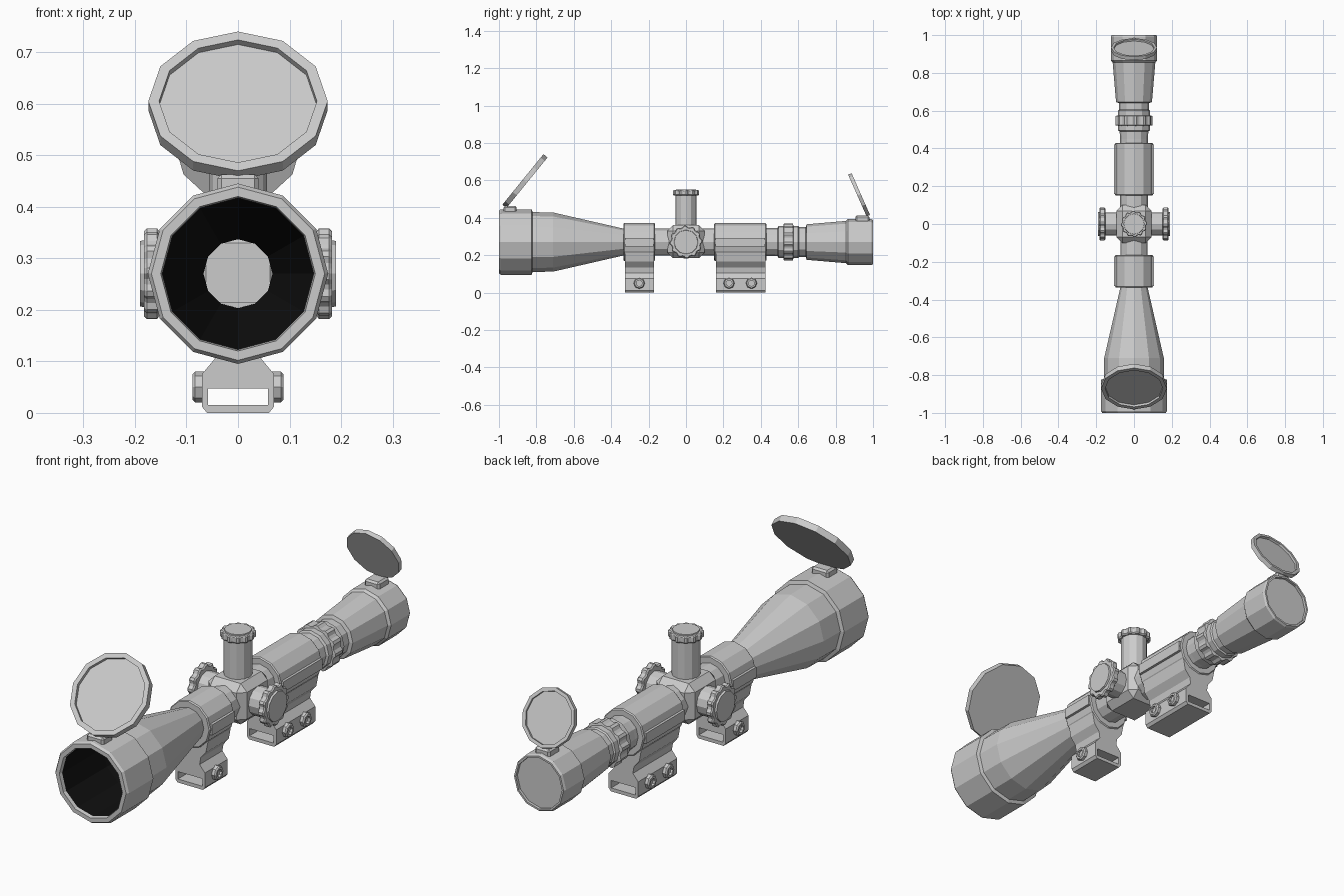
import bpy, bmesh, math
from mathutils import Vector, Matrix

if "Cube" in bpy.data.objects:
    bpy.data.objects.remove(bpy.data.objects["Cube"])

ZC = 0.27  # height of the optical axis


def to_object(name, bm, mat=None):
    bmesh.ops.recalc_face_normals(bm, faces=bm.faces)
    me = bpy.data.meshes.new(name)
    bm.to_mesh(me)
    bm.free()
    ob = bpy.data.objects.new(name, me)
    bpy.context.collection.objects.link(ob)
    if mat:
        me.materials.append(mat)
    return ob


def lathe(name, profile, origin=(0, 0, ZC), axis=(0, 1, 0), n=12,
          ends="caps", notch=1.0, mat=None):
    """Revolve (radius, distance) points about an axis; notch < 1 cuts grip teeth."""
    bm = bmesh.new()
    m = Matrix.Translation(origin) @ Vector(axis).to_track_quat('Z', 'Y').to_matrix().to_4x4()
    rings = []
    for r, t in profile:
        ring = []
        for k in range(n):
            a = 2 * math.pi * k / n
            q = r * (notch if k % 4 > 1 else 1)
            ring.append(bm.verts.new(m @ Vector((q * math.cos(a), q * math.sin(a), t))))
        rings.append(ring)
    pairs = list(zip(rings, rings[1:]))
    if ends == "loop":
        pairs.append((rings[-1], rings[0]))
    for a, b in pairs:
        for k in range(n):
            j = (k + 1) % n
            bm.faces.new((a[k], a[j], b[j], b[k]))
    if ends == "caps":
        bm.faces.new(rings[0])
        bm.faces.new(rings[-1])
    return to_object(name, bm, mat)


def box(name, lo, hi, bevel=0.0):
    bm = bmesh.new()
    lo, hi = Vector(lo), Vector(hi)
    bmesh.ops.create_cube(bm, size=1)
    for v in bm.verts:
        v.co = (lo + hi) / 2 + v.co * (hi - lo)
    if bevel:
        bmesh.ops.bevel(bm, geom=bm.edges[:], offset=bevel, segments=1, affect='EDGES')
    return to_object(name, bm)


def prism(name, half, y0, y1):
    """Extrude a left-right symmetric (x, z) outline along y."""
    pts = half + [(-x, z) for x, z in reversed(half)]
    bm = bmesh.new()
    face = bm.faces.new([bm.verts.new((x, y0, z)) for x, z in pts])
    new = bmesh.ops.extrude_face_region(bm, geom=[face])["geom"]
    bmesh.ops.translate(bm, vec=(0, y1 - y0, 0),
                        verts=[g for g in new if isinstance(g, bmesh.types.BMVert)])
    return to_object(name, bm)


black = bpy.data.materials.new("black_lining")
black.diffuse_color = (0.005, 0.005, 0.005, 1)
black.use_nodes = True
black.node_tree.nodes["Principled BSDF"].inputs["Base Color"].default_value = black.diffuse_color

# Main tube: objective bell, straight tube, eyepiece bell
lathe("scope_tube", [
    (0.147, -0.985), (0.15, -1.0), (0.168, -1.0), (0.175, -0.99), (0.175, -0.825),
    (0.16, -0.82), (0.158, -0.71), (0.072, -0.335), (0.074, 0.45), (0.076, 0.49),
    (0.086, 0.495), (0.086, 0.60), (0.08, 0.605), (0.08, 0.64), (0.095, 0.645),
    (0.113, 0.855), (0.123, 0.865), (0.123, 0.99), (0.118, 1.0), (0.11, 1.0),
    (0.11, 0.985)], ends="open")
lathe("objective_lining", [(0.147, -0.985), (0.147, -0.71), (0.067, -0.335)],
      ends="open", mat=black)
lathe("eyepiece_lens", [(0.112, 0.98), (0.112, 0.988)])

# Zoom ring with grip teeth
lathe("zoom_ring", [(0.084, 0.52), (0.098, 0.523), (0.098, 0.572), (0.084, 0.575)],
      n=48, notch=0.92)

# Flip-up lens covers, recessed on the side that closes over the lens
def cover(name, r, low, high, thick):
    low, high = Vector((0, *low)), Vector((0, *high))
    d = (high - low).normalized()
    axis = Vector((0, -d.z, d.y)) if d.y > 0 else Vector((0, d.z, -d.y))
    h = thick / 2
    lathe(name, [(r, -h), (r, h), (r * 0.88, h), (r * 0.88, h - thick * 0.5)],
          origin=(low + high) / 2, axis=axis)

cover("front_cover", 0.174, (-0.965, 0.468), (-0.757, 0.724), 0.028)
cover("rear_cover", 0.122, (0.973, 0.415), (0.878, 0.63), 0.02)
box("front_cover_hinge", (-0.04, -0.975, 0.425), (0.04, -0.905, 0.463), 0.008)
box("rear_cover_hinge", (-0.035, 0.905, 0.375), (0.035, 0.98, 0.412), 0.008)

# Turret block and its three adjusting knobs
box("turret_block", (-0.092, -0.1, 0.185), (0.092, 0.1, 0.36), 0.03)


def knob(name, axis, shaft, r, grip0, grip1, cap_r, tip):
    lathe(name + "_shaft", [(shaft, 0.07), (shaft, grip0 + 0.005)], axis=axis)
    lathe(name + "_grip", [(r * 0.92, grip0), (r, grip0 + 0.005),
                           (r, grip1 - 0.005), (r * 0.94, grip1)],
          axis=axis, n=48, notch=0.91)
    lathe(name + "_cap", [(cap_r, grip1 - 0.005), (cap_r * 0.96, tip)], axis=axis, n=12)


knob("top_knob", (0, 0, 1), 0.056, 0.07, 0.248, 0.278, 0.056, 0.282)
for side, s in (("left", -1), ("right", 1)):
    knob(side + "_knob", (s, 0, 0), 0.06, 0.088, 0.152, 0.182, 0.066, 0.19)

# Two clamp mounts with rail slot and bolts
base_half = [(0.06, 0.0), (0.07, 0.012), (0.07, 0.075), (0.045, 0.105),
             (0.05, 0.135), (0.075, 0.165), (0.085, 0.215)]
for label, y0, y1, bolts in (("front", -0.335, -0.165, [-0.25]),
                             ("rear", 0.15, 0.43, [0.23, 0.35])):
    lathe(label + "_clamp_ring", [(0.07, y0), (0.097, y0), (0.101, y0 + 0.005),
                                  (0.101, y1 - 0.005), (0.097, y1), (0.07, y1)],
          ends="loop")
    base = prism(label + "_mount_base", base_half, y0 + 0.01, y1 - 0.005)
    slot = box("slot_cutter", (-0.058, y0 - 0.1, 0.015), (0.058, y1 + 0.1, 0.047))
    mod = base.modifiers.new("slot", 'BOOLEAN')
    mod.object, mod.operation, mod.solver = slot, 'DIFFERENCE', 'EXACT'
    bpy.context.view_layer.objects.active = base
    bpy.ops.object.modifier_apply(modifier="slot")
    bpy.data.objects.remove(slot)
    for side, s in (("left", -1), ("right", 1)):
        x0, x1 = sorted((s * 0.07, s * 0.106))
        box(f"{label}_{side}_clamp_flange", (x0, y0 + 0.008, 0.247), (x1, y1 - 0.008, 0.292))
        for i, y in enumerate(bolts):
            lathe(f"{label}_{side}_bolt_{i + 1}",
                  [(0.03, 0.062), (0.03, 0.083), (0.025, 0.088), (0.016, 0.088), (0.016, 0.078)],
                  origin=(0, y, 0.05), axis=(s, 0, 0), n=8)
